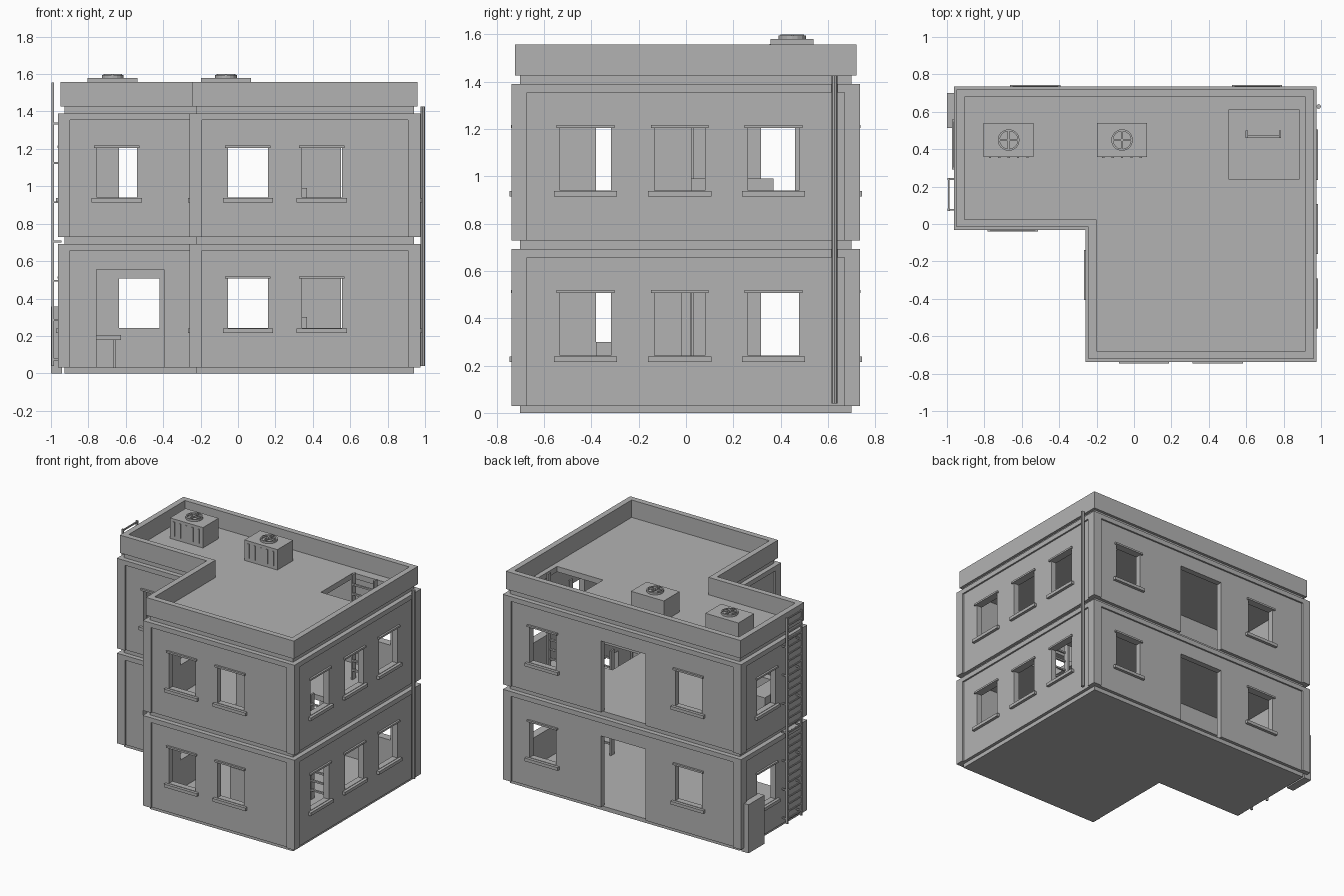
import bpy, bmesh, math
from mathutils import Matrix, Vector

if "Cube" in bpy.data.objects:
    bpy.data.objects.remove(bpy.data.objects["Cube"])

grey = bpy.data.materials.new("plain grey")
grey.use_nodes = True
GREY = (0.45, 0.45, 0.45, 1)
grey.diffuse_color = GREY
grey.node_tree.nodes["Principled BSDF"].inputs["Base Color"].default_value = GREY

# Outer wall planes of the L-shaped footprint
X0, X1, Y0, Y1, NX, NY = -0.963, 0.975, -0.737, 0.735, -0.258, -0.032
FLOORS = (0.03, 0.728)
WALL_H = 0.662
RECESS, WALL_IN, SLAB_IN = 0.012, 0.055, 0.035


def finish(name, bm):
    bmesh.ops.recalc_face_normals(bm, faces=bm.faces)
    mesh = bpy.data.meshes.new(name)
    bm.to_mesh(mesh)
    bm.free()
    obj = bpy.data.objects.new(name, mesh)
    mesh.materials.append(grey)
    bpy.context.collection.objects.link(obj)
    return obj


def box(bm, x0, x1, y0, y1, z0, z1):
    size = Matrix.Diagonal((abs(x1 - x0), abs(y1 - y0), z1 - z0, 1))
    mid = Vector(((x0 + x1) / 2, (y0 + y1) / 2, (z0 + z1) / 2))
    bmesh.ops.create_cube(bm, size=1, matrix=Matrix.Translation(mid) @ size)


def footprint(i):
    """L outline moved inward by i."""
    return [(X0 + i, NY + i), (NX + i, NY + i), (NX + i, Y0 + i),
            (X1 - i, Y0 + i), (X1 - i, Y1 - i), (X0 + i, Y1 - i)]


def slab(bm, inset, z0, z1):
    face = bm.faces.new([bm.verts.new((x, y, z0)) for x, y in footprint(inset)])
    top = bmesh.ops.extrude_face_region(bm, geom=[face])["geom"]
    bmesh.ops.translate(bm, vec=(0, 0, z1 - z0),
                        verts=[v for v in top if isinstance(v, bmesh.types.BMVert)])


def ring(bm, outer, inner, z0, z1):
    loops = [[bm.verts.new((x, y, z)) for x, y in footprint(i)]
             for i, z in ((outer, z0), (outer, z1), (inner, z1), (inner, z0))]
    for a, b in zip(loops, loops[1:] + loops[:1]):
        for k in range(len(a)):
            n = (k + 1) % len(a)
            bm.faces.new((a[k], a[n], b[n], b[k]))


def cut(obj, bm):
    cutter = finish("cutter", bm)
    cutter.hide_render = True
    mod = obj.modifiers.new("openings", "BOOLEAN")
    mod.operation, mod.solver, mod.object = "DIFFERENCE", "EXACT", cutter
    bpy.context.view_layer.objects.active = obj
    bpy.ops.object.modifier_apply(modifier=mod.name)
    bpy.data.objects.remove(cutter)


def wall_box(bm, wall, a0, a1, d0, d1, z0, z1):
    """Box on a wall: a runs along it, d points out of it."""
    axis, plane, sign = wall
    p, q = plane + sign * d0, plane + sign * d1
    if axis == "y":
        box(bm, a0, a1, p, q, z0, z1)
    else:
        box(bm, p, q, a0, a1, z0, z1)


FRONT, BACK, WING_FRONT = ("y", Y0, -1), ("y", Y1, 1), ("y", NY, -1)
RIGHT, LEFT, WING_SIDE = ("x", X1, 1), ("x", X0, -1), ("x", NX, -1)
WINDOWS = [(FRONT, 0.053), (FRONT, 0.448), (BACK, -0.528), (BACK, 0.658),
           (RIGHT, -0.425), (RIGHT, -0.027), (RIGHT, 0.37),
           (LEFT, 0.425), (WING_SIDE, -0.273)]
DOOR_HALF, WIN_HALF = 0.181, 0.107

# Each storey: walls with openings, frame of posts and band, sills and lintels
for label, z in zip(("lower", "upper"), FLOORS):
    bm = bmesh.new()
    ring(bm, RECESS, WALL_IN, z, z + WALL_H)
    walls = finish(label + "_walls", bm)

    windows, doors = list(WINDOWS), [(BACK, 0.006)]
    if label == "lower":
        doors.append((WING_FRONT, -0.576))
    else:
        windows.append((WING_FRONT, -0.648))

    cuts, sills, lintels = bmesh.new(), bmesh.new(), bmesh.new()
    w0, w1 = z + 0.212, z + 0.476
    for wall, c in windows:
        wall_box(cuts, wall, c - WIN_HALF, c + WIN_HALF, -0.1, 0.05, w0, w1)
        wall_box(sills, wall, c - 0.134, c + 0.134, -0.03, 0.009, w0 - 0.026, w0 - 0.003)
        wall_box(lintels, wall, c - 0.122, c + 0.122, -0.03, 0.002, w1, w1 + 0.013)
    for wall, c in doors:
        wall_box(cuts, wall, c - DOOR_HALF, c + DOOR_HALF, -0.1, 0.05, z - 0.02, z + 0.525)
    cut(walls, cuts)
    finish(label + "_window_sills", sills)
    finish(label + "_window_lintels", lintels)

    bm = bmesh.new()
    ring(bm, 0, 0.03, z + WALL_H - 0.035, z + WALL_H)
    P = 0.065
    for x, y, sx, sy in ((X0, NY, 1, 1), (X0, Y1, 1, -1), (X1, Y1, -1, -1),
                         (X1, Y0, -1, 1), (NX, Y0, 1, 1)):
        box(bm, x, x + sx * P, y, y + sy * P, z, z + WALL_H - 0.035)
    finish(label + "_corner_posts", bm)

# Slabs, with ladder hatches in the two upper ones
HATCH_X = (0.508, 0.882)
for name, z0, z1, hatch in (("ground_slab", 0, 0.03, None),
                            ("middle_slab", 0.69, 0.728, (-0.24, 0.13)),
                            ("roof_slab", 1.39, 1.43, (0.238, 0.612))):
    bm = bmesh.new()
    slab(bm, SLAB_IN, z0, z1)
    obj = finish(name, bm)
    if hatch:
        bm = bmesh.new()
        box(bm, *HATCH_X, *hatch, z0 - 0.1, z1 + 0.1)
        cut(obj, bm)

bm = bmesh.new()
ring(bm, 0.015, 0.057, 1.427, 1.558)
finish("roof_parapet", bm)

# Indoor ladders
for name, y, z0, z1 in (("lower_ladder", 0, 0.03, 0.8), ("upper_ladder", 0.48, 0.728, 1.5)):
    bm = bmesh.new()
    for x in (0.603, 0.78):
        box(bm, x - 0.006, x + 0.006, y - 0.02, y + 0.02, z0, z1)
    for k in range(1, 11):
        z = z0 + k * 0.07
        box(bm, 0.603, 0.78, y - 0.02, y - 0.006, z - 0.006, z + 0.006)
    finish(name, bm)

# Outside wall ladder with brackets
bm = bmesh.new()
for y in (0.076, 0.24):
    box(bm, -0.998, -0.983, y - 0.006, y + 0.006, 0.04, 1.555)
    for k in range(7):
        z = 0.075 + k * 0.21
        box(bm, -0.985, -0.945, y - 0.005, y + 0.005, z - 0.005, z + 0.005)
for k in range(29):
    z = 0.075 + k * 0.0525
    box(bm, -0.995, -0.986, 0.076, 0.24, z - 0.005, z + 0.005)
finish("outside_ladder", bm)

# Drain pipe
bm = bmesh.new()
bmesh.ops.create_cone(bm, cap_ends=True, segments=8, radius1=0.0125, radius2=0.0125,
                      depth=1.387, matrix=Matrix.Translation((0.9875, 0.628, 0.7335)))
finish("drain_pipe", bm)

# Utility cabinet against the left-hand wall
bm = bmesh.new()
box(bm, -0.999, -0.94, 0.513, 0.7, 0, 0.357)
finish("utility_cabinet", bm)

# Rooftop cooling units with slats and a fan
for side, cx in (("first", -0.67), ("second", -0.064)):
    cy, top = 0.449, 1.58
    bm = bmesh.new()
    box(bm, cx - 0.134, cx + 0.134, cy - 0.091, cy + 0.091, 1.43, top)
    for k in range(-2, 3):
        x = cx + k * 0.05
        box(bm, x - 0.006, x + 0.006, cy - 0.096, cy - 0.09, 1.455, 1.56)
    finish(side + "_cooling_unit", bm)

    bm = bmesh.new()
    rows = []
    for k in range(16):
        a = math.tau * k / 16
        rows.append([bm.verts.new((cx + r * math.cos(a), cy + r * math.sin(a), z))
                     for r, z in ((0.058, top), (0.058, 1.595), (0.048, 1.595), (0.048, top))])
    for a, b in zip(rows, rows[1:] + rows[:1]):
        for j in range(4):
            bm.faces.new((a[j], b[j], b[j - 3], a[j - 3]))
    box(bm, cx - 0.05, cx + 0.05, cy - 0.005, cy + 0.005, 1.588, 1.6)
    box(bm, cx - 0.005, cx + 0.005, cy - 0.05, cy + 0.05, 1.588, 1.6)
    finish(side + "_cooling_fan", bm)

# Indoor furniture
bm = bmesh.new()
box(bm, 0.2, 0.37, -0.38, -0.14, 0.03, 0.3)
finish("lower_crate", bm)
bm = bmesh.new()
box(bm, 0.2, 0.37, -0.31, -0.14, 0.728, 0.99)
finish("upper_crate", bm)
bm = bmesh.new()
box(bm, -0.9, -0.765, 0.02, 0.37, 0.728, 0.99)
finish("upper_cabinet", bm)
bm = bmesh.new()
box(bm, -0.9, -0.625, 0.1, 0.5, 0.178, 0.205)
for x in (-0.87, -0.66):
    for y in (0.13, 0.47):
        box(bm, x - 0.008, x + 0.008, y - 0.008, y + 0.008, 0.03, 0.178)
finish("lower_table", bm)
